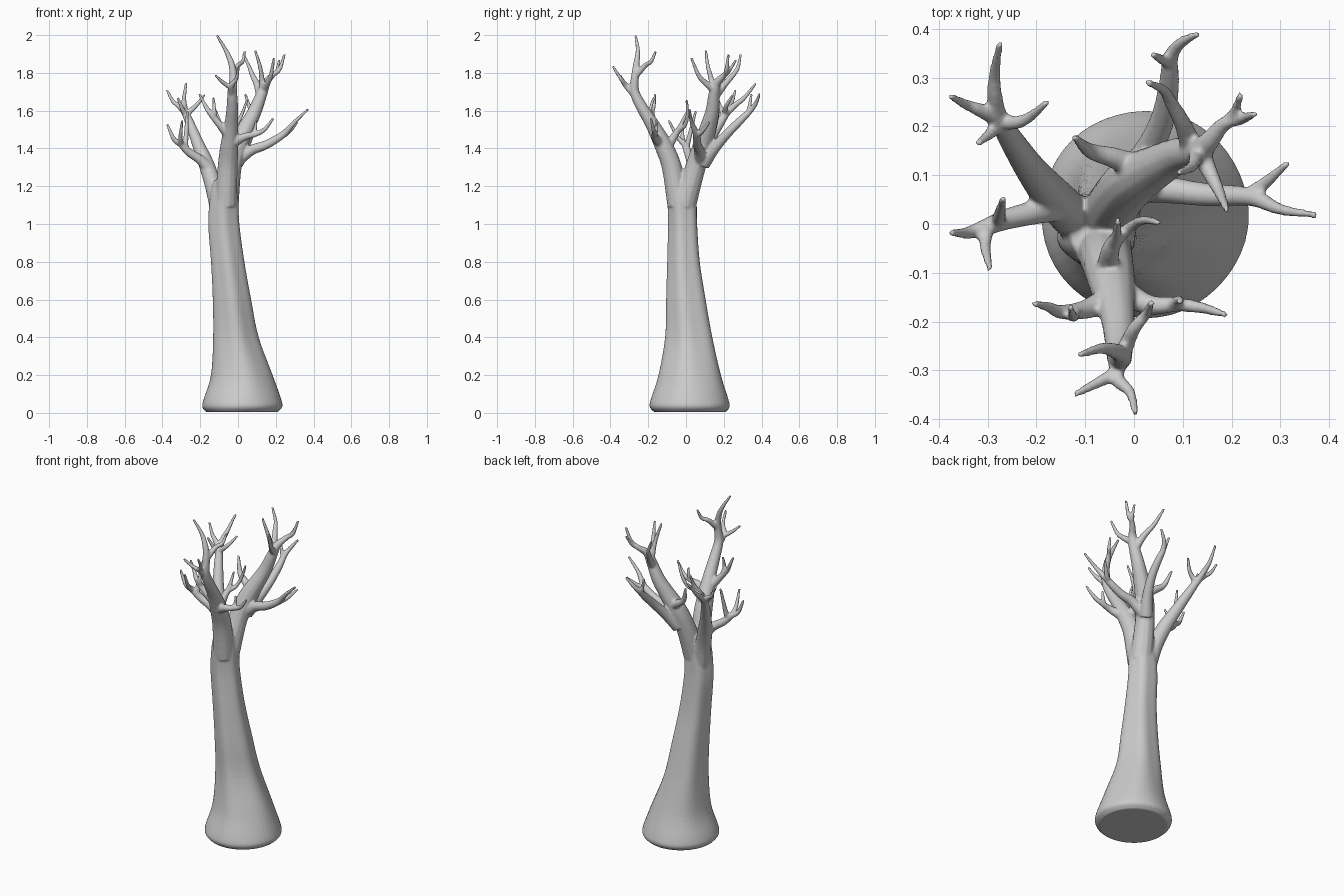
import bpy, bmesh, math
from mathutils import Vector

bm = bmesh.new()


def loft(rings):
    """Skin a list of vertex rings into a closed tube."""
    for a, b in zip(rings, rings[1:]):
        n = len(a)
        for i in range(n):
            bm.faces.new((a[i], a[(i + 1) % n], b[(i + 1) % n], b[i]))
    bm.faces.new(rings[0][::-1])
    bm.faces.new(rings[-1])


def spline(pts, steps=5):
    """Catmull-Rom through points (x, y, z, ...radius)."""
    p = [Vector(q) for q in pts]
    p = [2 * p[0] - p[1]] + p + [2 * p[-1] - p[-2]]
    out = []
    for i in range(1, len(p) - 2):
        a, b, c, d = p[i - 1:i + 3]
        for s in range(steps):
            t = s / steps
            out.append(0.5 * (2 * b + (c - a) * t + (2 * a - 5 * b + 4 * c - d) * t * t
                              + (3 * b - a - 3 * c + d) * t ** 3))
    return out + [p[-2]]


def limb(*pts, sides=12):
    """Tapered branch along points (x, y, z, radius)."""
    path = spline(pts)
    co = [q.to_3d() for q in path]
    side = Vector((1, 0.3, 0))
    rings = []
    for i, q in enumerate(path):
        t = (co[min(i + 1, len(co) - 1)] - co[max(i - 1, 0)]).normalized()
        side = (side - t * side.dot(t)).normalized()
        up = t.cross(side)
        rings.append([bm.verts.new(co[i] + q[3] * (side * math.cos(k * math.tau / sides)
                                                   + up * math.sin(k * math.tau / sides)))
                      for k in range(sides)])
    loft(rings)


# trunk: centre x, centre y, z, half width x, half width y
trunk = [(.02, .02, 0.005, .19, .19), (.022, .02, .03, .211, .211), (.022, .02, .07, .206, .206),
         (.018, .022, .2, .163, .165), (-.013, .018, .4, .119, .124), (-.033, .003, .6, .1, .104),
         (-.055, -.01, .8, .087, .086), (-.075, -.015, 1.0, .081, .077),
         (-.073, -.018, 1.14, .073, .077), (-.07, -.02, 1.23, .058, .07)]
rings = []
for i, q in enumerate(spline(trunk)):
    flute = 0.045 * min(1, q[2] / 0.4)
    ring = []
    for k in range(48):
        a = k * math.tau / 48
        f = 1 + flute * math.cos(5 * a + 0.6 + q[2])
        ring.append(bm.verts.new((q[0] + q[3] * f * math.cos(a), q[1] + q[4] * f * math.sin(a), q[2])))
    rings.append(ring)
loft(rings)

T = .007  # twig tip radius

# front limb and its twigs
limb((-.065, -.04, 1.1, .06), (-.055, -.075, 1.3, .054), (-.045, -.122, 1.42, .048),
     (-.035, -.18, 1.53, .037), (-.03, -.235, 1.62, .031), (-.03, -.272, 1.7, .026),
     (-.025, -.27, 1.78, .021), (-.035, -.262, 1.85, .017), (-.065, -.255, 1.92, .012), (-.112, -.268, 2.0, T))
limb((-.025, -.27, 1.78, .018), (.0, -.215, 1.84, .014), (.025, -.185, 1.86, .011), (.036, -.16, 1.915, T))
limb((-.03, -.26, 1.67, .02), (-.035, -.315, 1.73, .016), (-.008, -.345, 1.77, .011), (.003, -.388, 1.835, T))
limb((-.035, -.305, 1.72, .015), (-.08, -.328, 1.75, .011), (-.122, -.35, 1.79, T))
limb((-.04, -.15, 1.46, .03), (-.1, -.175, 1.53, .02), (-.15, -.18, 1.59, .015), (-.175, -.17, 1.63, .011),
     (-.205, -.163, 1.69, T))
limb((-.12, -.178, 1.56, .014), (-.125, -.19, 1.6, .011), (-.13, -.17, 1.67, T))
limb((-.04, -.13, 1.42, .03), (.03, -.165, 1.46, .021), (.09, -.165, 1.475, .015), (.14, -.172, 1.5, .012),
     (.188, -.186, 1.56, T))
limb((.08, -.165, 1.475, .013), (.092, -.155, 1.51, .01), (.095, -.16, 1.55, T))
limb((-.055, -.1, 1.4, .025), (-.045, -.045, 1.49, .018), (-.01, -.008, 1.52, .012), (.02, .008, 1.58, .01),
     (.05, .003, 1.66, T))
limb((-.045, -.045, 1.49, .015), (-.035, -.02, 1.54, .011), (-.033, .008, 1.6, T))

# back right limb and its twigs
limb((-.06, -.01, 1.1, .065), (-.035, .05, 1.3, .055), (.0, .09, 1.42, .053), (.05, .12, 1.52, .044),
     (.09, .14, 1.6, .037), (.13, .15, 1.7, .029), (.15, .165, 1.75, .022), (.185, .205, 1.79, .015),
     (.22, .215, 1.82, .012), (.247, .225, 1.9, T))
limb((.175, .195, 1.78, .014), (.205, .228, 1.81, .011), (.218, .265, 1.87, T))
limb((.12, .15, 1.67, .024), (.1, .205, 1.74, .018), (.075, .25, 1.79, .014), (.06, .275, 1.83, .011),
     (.028, .29, 1.9, T))
limb((.135, .15, 1.71, .022), (.158, .1, 1.75, .016), (.175, .065, 1.79, .012), (.19, .028, 1.88, T))
limb((.13, .15, 1.7, .02), (.125, .13, 1.78, .014), (.115, .115, 1.84, .011), (.09, .105, 1.92, T))

# right branch
limb((-.01, .08, 1.33, .035), (.07, .07, 1.39, .028), (.15, .06, 1.42, .024), (.24, .055, 1.475, .019),
     (.3, .03, 1.54, .012), (.374, .018, 1.61, T))
limb((.23, .055, 1.465, .017), (.27, .085, 1.49, .013), (.315, .125, 1.54, T))

# back branch
limb((-.01, .09, 1.32, .04), (.03, .15, 1.4, .03), (.06, .22, 1.48, .025), (.072, .29, 1.55, .021),
     (.075, .34, 1.6, .016), (.095, .37, 1.64, .012), (.132, .39, 1.69, T))
limb((.075, .33, 1.58, .014), (.06, .335, 1.62, .011), (.038, .348, 1.69, T))

# inner back twig
limb((.02, .11, 1.44, .03), (-.04, .135, 1.48, .022), (-.09, .15, 1.52, .016), (-.122, .178, 1.61, T))

# left limb and its twigs
limb((-.1, .0, 1.08, .05), (-.13, .02, 1.2, .045), (-.165, .055, 1.31, .042), (-.21, .11, 1.42, .033),
     (-.25, .17, 1.52, .026), (-.28, .215, 1.59, .02), (-.32, .235, 1.63, .014), (-.345, .245, 1.65, .011),
     (-.376, .262, 1.71, T))
limb((-.275, .21, 1.58, .018), (-.285, .26, 1.63, .016), (-.285, .31, 1.67, .012), (-.275, .37, 1.745, T))
limb((-.275, .21, 1.58, .018), (-.24, .208, 1.61, .014), (-.21, .222, 1.64, .011), (-.178, .25, 1.685, T))
limb((-.275, .205, 1.57, .016), (-.295, .185, 1.61, .012), (-.32, .165, 1.67, T))

# lower left branch
limb((-.15, .04, 1.29, .035), (-.2, .025, 1.34, .026), (-.26, .01, 1.38, .022), (-.3, -.005, 1.42, .018),
     (-.34, -.018, 1.45, .013), (-.375, -.018, 1.53, T))
limb((-.28, .0, 1.4, .017), (-.275, .02, 1.47, .013), (-.268, .052, 1.6, T))
limb((-.3, -.005, 1.42, .016), (-.305, -.045, 1.46, .012), (-.295, -.092, 1.55, T))

bmesh.ops.recalc_face_normals(bm, faces=bm.faces)
mesh = bpy.data.meshes.new("bare_tree")
bm.to_mesh(mesh)
bm.free()
tree = bpy.data.objects.new("bare_tree", mesh)
bpy.context.collection.objects.link(tree)

# fuse trunk and branches into one skin with soft crotches
fuse = tree.modifiers.new("fuse", 'REMESH')
fuse.mode = 'VOXEL'
fuse.voxel_size = 0.006
fuse.use_smooth_shade = True
soften = tree.modifiers.new("soften", 'SMOOTH')
soften.factor = 0.5
soften.iterations = 4
